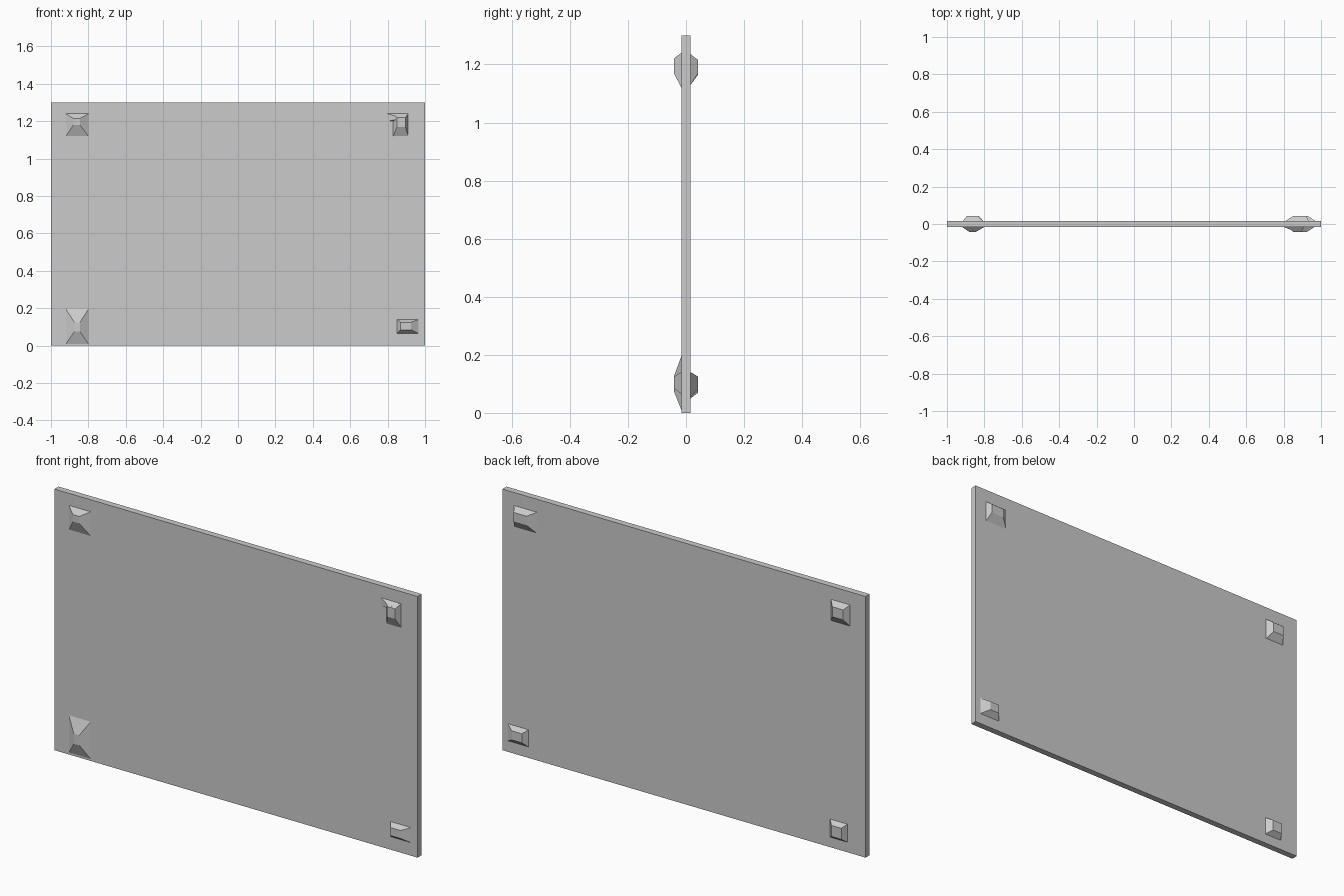
import bpy, bmesh

if "Cube" in bpy.data.objects:
    bpy.data.objects.remove(bpy.data.objects["Cube"])

T = 0.016   # half thickness of the panel


def mesh_object(name, bm):
    bmesh.ops.recalc_face_normals(bm, faces=bm.faces)
    me = bpy.data.meshes.new(name)
    bm.to_mesh(me)
    bm.free()
    ob = bpy.data.objects.new(name, me)
    bpy.context.collection.objects.link(ob)
    return ob


def loft(name, rings):
    """Closed solid from rectangles (y, x0, x1, z0, z1) stacked along y."""
    bm = bmesh.new()
    loops = [[bm.verts.new((x, y, z)) for x, z in
              ((x0, z0), (x1, z0), (x1, z1), (x0, z1))]
             for y, x0, x1, z0, z1 in rings]
    for a, b in zip(loops, loops[1:]):
        for i in range(4):
            j = (i + 1) % 4
            bm.faces.new((a[i], a[j], b[j], b[i]))
    bm.faces.new(loops[0])
    bm.faces.new(loops[-1])
    return mesh_object(name, bm)


def knob(name, side, base, tip, height=0.042):
    """Faceted stud on the front (side -1) or back (side 1) of the panel."""
    return loft(name, [(side * (T - 0.004), *base), (side * T, *base),
                       (side * height, *tip)])


# Flat sheet
loft("panel", [(-T, -1, 1, 0, 1.3), (T, -1, 1, 0, 1.3)])

# Front studs, one per corner
knob("front_stud_top_left", -1, (-0.92, -0.80, 1.12, 1.24), (-0.88, -0.845, 1.18, 1.215))
knob("front_stud_top_right", -1, (0.83, 0.91, 1.12, 1.24), (0.85, 0.895, 1.17, 1.22))
knob("front_stud_top_right_arm", -1, (0.80, 0.90, 1.20, 1.24), (0.85, 0.89, 1.21, 1.225), 0.036)
knob("front_stud_bottom_left", -1, (-0.92, -0.80, 0.01, 0.195), (-0.875, -0.845, 0.075, 0.125))
knob("front_stud_bottom_right", -1, (0.85, 0.965, 0.065, 0.14), (0.87, 0.925, 0.085, 0.125))

# Back studs, one per corner
knob("back_stud_top_left", 1, (-0.915, -0.81, 1.13, 1.235), (-0.895, -0.835, 1.165, 1.215))
knob("back_stud_top_right", 1, (0.81, 0.935, 1.13, 1.235), (0.85, 0.92, 1.17, 1.215))
knob("back_stud_bottom_left", 1, (-0.90, -0.805, 0.05, 0.14), (-0.885, -0.83, 0.07, 0.125))
knob("back_stud_bottom_right", 1, (0.855, 0.97, 0.055, 0.14), (0.875, 0.93, 0.08, 0.125))
